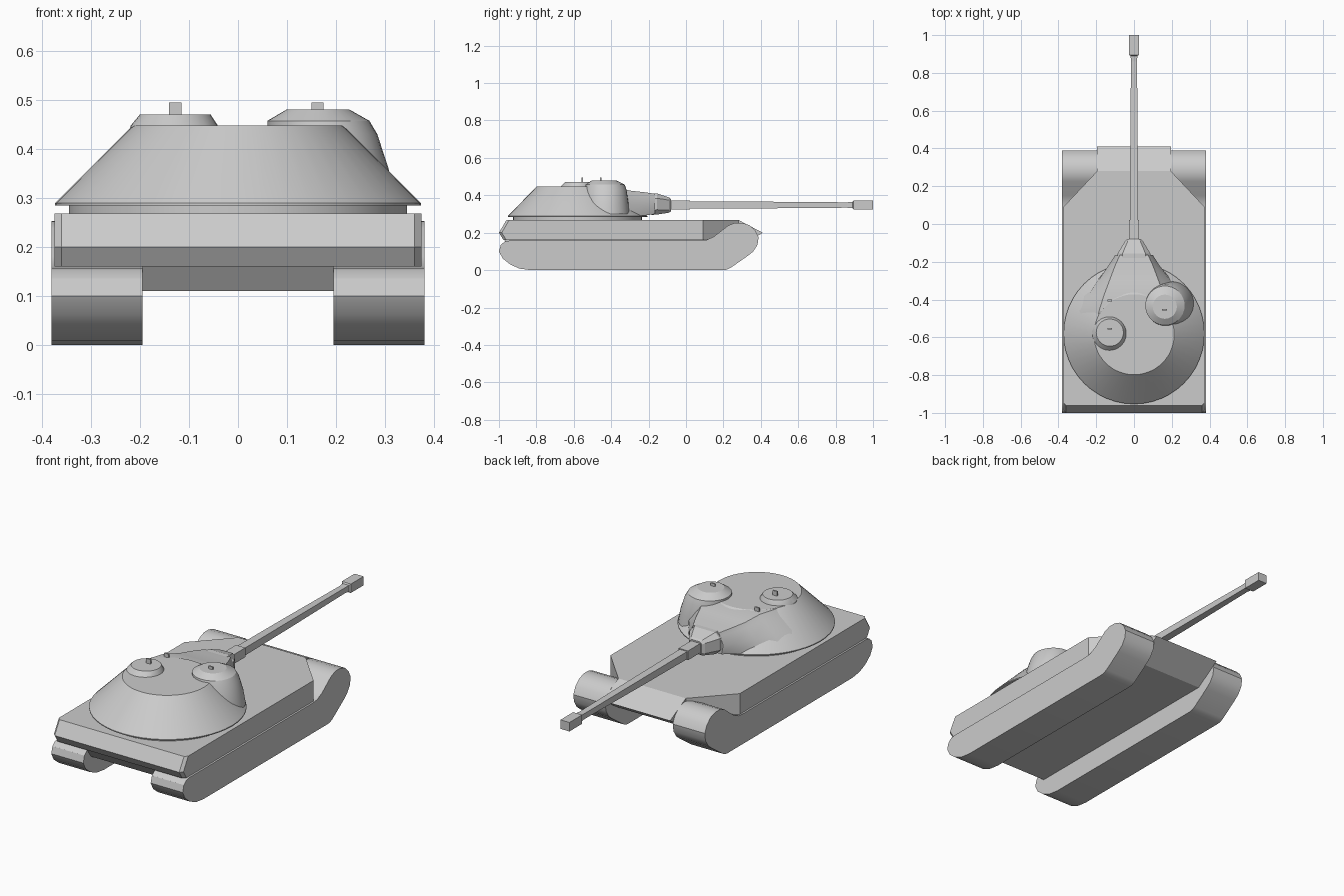
import bpy, bmesh, math

if "Cube" in bpy.data.objects:
    bpy.data.objects.remove(bpy.data.objects["Cube"])


def finish(bm, name, smooth=None):
    bmesh.ops.recalc_face_normals(bm, faces=bm.faces)
    me = bpy.data.meshes.new(name)
    bm.to_mesh(me)
    bm.free()
    ob = bpy.data.objects.new(name, me)
    bpy.context.collection.objects.link(ob)
    if smooth:
        bpy.ops.object.select_all(action='DESELECT')
        ob.select_set(True)
        bpy.context.view_layer.objects.active = ob
        bpy.ops.object.shade_smooth_by_angle(angle=math.radians(smooth))
    return ob


def loft(name, rings, smooth=None):
    """Skin equal-length rings of points and cap both ends."""
    bm = bmesh.new()
    vs = [[bm.verts.new(p) for p in r] for r in rings]
    n = len(vs[0])
    for a, b in zip(vs, vs[1:]):
        for i in range(n):
            j = (i + 1) % n
            bm.faces.new((a[i], a[j], b[j], b[i]))
    bm.faces.new(vs[0])
    bm.faces.new(vs[-1])
    return finish(bm, name, smooth)


def side_prism(name, profile, x0, x1, smooth=None):
    return loft(name, [[(x, y, z) for y, z in profile] for x in (x0, x1)], smooth)


def circle(cx, cy, z, r, n=32):
    return [(cx + r * math.cos(2 * math.pi * i / n),
             cy + r * math.sin(2 * math.pi * i / n), z) for i in range(n)]


def box(name, cx, cy, z0, z1, hx, hy):
    return loft(name, [[(cx - hx, cy - hy, z), (cx + hx, cy - hy, z),
                        (cx + hx, cy + hy, z), (cx - hx, cy + hy, z)] for z in (z0, z1)])


def rect(y, hx, z0, z1):
    return [(-hx, y, z0), (hx, y, z0), (hx, y, z1), (-hx, y, z1)]


# tracks
track = [(-.83, 0), (-.89, .008), (-.94, .03), (-.98, .062), (-1, .1), (-.99, .135),
         (-.97, .152), (-.945, .157), (.07, .157), (.11, .161), (.15, .18), (.225, .238),
         (.26, .252), (.3, .253), (.34, .24), (.37, .212), (.388, .175), (.382, .135),
         (.36, .1), (.33, .076), (.24, .013), (.22, .003), (.2, 0)]
for side, s in (("left", -1), ("right", 1)):
    side_prism(side + "_track", track, s * .195, s * .38, 30)

# central hull between the tracks
side_prism("lower_hull", [(-.935, .11), (-1, .2), (-.96, .268), (.28, .268),
                          (.41, .2), (.27, .11)], -.195, .195)

# wide upper hull with clipped corners
bm = bmesh.new()
for s in (-1, 1):
    for p in [(.36, -1, .2), (.36, -.96, .268), (.36, -.975, .16),
              (.374, -.945, .268), (.374, -.985, .2), (.374, -.96, .16),
              (.374, .09, .16), (.374, .09, .268), (.195, .28, .16), (.195, .28, .268)]:
        bm.verts.new((s * p[0], p[1], p[2]))
bmesh.ops.convex_hull(bm, input=bm.verts)
bmesh.ops.dissolve_limit(bm, angle_limit=.02, verts=bm.verts, edges=bm.edges)
finish(bm, "upper_hull")

# turret ring and dome
loft("turret_ring", [circle(0, -.58, z, .345, 48) for z in (.26, .29)], 30)
loft("turret_shell", [circle(0, -.58, .284, .373, 48), circle(0, -.58, .289, .373, 48),
                      circle(0, -.583, .44, .222, 48), circle(0, -.585, .447, .213, 48)], 25)

# turret nose: y, bottom/middle/top half widths, bottom and top height
rings = []
for y, b, m, t, z0, z1 in [(-.60, .36, .30, .21, .289, .446), (-.46, .34, .28, .185, .289, .446),
                           (-.38, .29, .245, .16, .289, .445), (-.30, .20, .19, .13, .289, .425),
                           (-.22, .13, .135, .10, .292, .416), (-.165, .09, .10, .075, .30, .408)]:
    zm = z0 + .45 * (z1 - z0)
    zs = z0 + .85 * (z1 - z0)
    half = [(b, z0), (m, zm), (t + .25 * (m - t), zs), (t, z1)]
    rings.append([(x, y, z) for x, z in half] + [(-x, y, z) for x, z in reversed(half)])
loft("turret_nose", rings, 35)

# gun mantlet
rings = []
for y, w, z0, z1 in [(-.185, .088, .295, .41), (-.155, .086, .297, .41),
                     (-.09, .047, .307, .388), (-.08, .035, .315, .38)]:
    c = .3 * w
    rings.append([(-w + c, y, z0), (w - c, y, z0), (w, y, z0 + c), (w, y, z1 - c),
                  (w - c, y, z1), (-w + c, y, z1), (-w, y, z1 - c), (-w, y, z0 + c)])
loft("gun_mantlet", rings)

# gun: stepped square barrel (y, half width)
gun = [(-.1, .027), (.022, .027), (.022, .022), (.4, .020), (.86, .016),
       (.89, .018), (.895, .026), (1, .026)]
loft("gun_barrel", [rect(y, w, .348 - w * .9, .348 + w * .9) for y, w in gun])

# hatches on the roof
loft("commander_cupola", [circle(.19, -.43, .30, .128), circle(.185, -.43, .36, .122),
                          circle(.172, -.43, .43, .112), circle(.164, -.432, .457, .104),
                          circle(.163, -.438, .48, .064)], 25)
loft("loader_hatch", [circle(-.13, -.58, .43, .093), circle(-.13, -.58, .447, .089),
                      circle(-.128, -.575, .47, .072)], 25)

# periscopes
for name, x, y, top in [("loader_periscope", -.128, -.555, .494),
                        ("commander_periscope", .162, -.455, .494),
                        ("gunner_periscope", -.128, -.405, .465)]:
    box(name, x, y, .43, top, .0125, .004)
